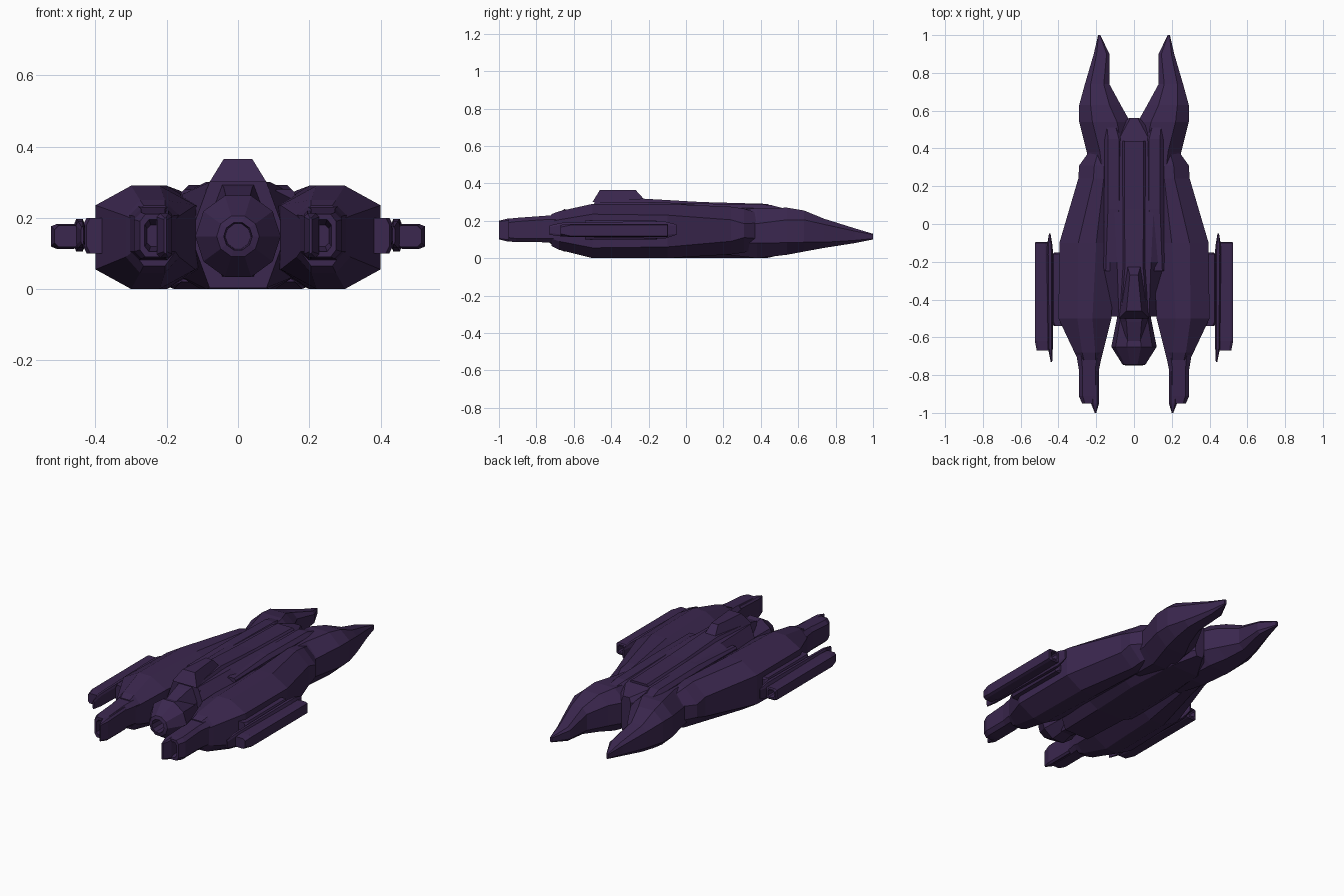
import bpy, bmesh, math

hull_mat = bpy.data.materials.new("dark purple hull")
hull_mat.diffuse_color = (0.043, 0.020, 0.077, 1)


def finish(name, bm, mirror):
    bmesh.ops.remove_doubles(bm, verts=bm.verts, dist=0.0002)
    bmesh.ops.recalc_face_normals(bm, faces=bm.faces)
    me = bpy.data.meshes.new(name)
    bm.to_mesh(me)
    bm.free()
    me.materials.append(hull_mat)
    ob = bpy.data.objects.new(name, me)
    bpy.context.collection.objects.link(ob)
    if mirror:
        ob.modifiers.new("mirror", 'MIRROR').use_mirror_merge = False
    return ob


def skin(name, rings, mirror=False):
    """Join rings of points into a closed flat-faced body."""
    bm = bmesh.new()
    rows = [[bm.verts.new(p) for p in ring] for ring in rings]
    n = len(rows[0])
    for a, b in zip(rows, rows[1:]):
        for i in range(n):
            j = (i + 1) % n
            bm.faces.new((a[i], a[j], b[j], b[i]))
    bm.faces.new(rows[0])
    bm.faces.new(rows[-1])
    return finish(name, bm, mirror)


def octagon(y, x0, x1, z0, z1, cx, cz):
    """Chamfered box section across the ship at y."""
    return [(x0 + cx, y, z0), (x1 - cx, y, z0), (x1, y, z0 + cz), (x1, y, z1 - cz),
            (x1 - cx, y, z1), (x0 + cx, y, z1), (x0, y, z1 - cz), (x0, y, z0 + cz)]


def loft(name, rows, mirror=False):
    return skin(name, [octagon(*r) for r in rows], mirror)


# Side hulls
loft("side_hull", [
    (-0.72, 0.175, 0.295, 0.065, 0.235, 0.03, 0.04),
    (-0.68, 0.165, 0.315, 0.045, 0.25, 0.04, 0.045),
    (-0.50, 0.120, 0.400, 0.0, 0.29, 0.10, 0.055),
    (-0.10, 0.100, 0.395, 0.0, 0.29, 0.10, 0.06),
    (0.24, 0.08, 0.295, 0.02, 0.275, 0.08, 0.07),
    (0.31, 0.08, 0.29, 0.03, 0.265, 0.08, 0.08),
    (0.45, 0.08, 0.19, 0.07, 0.22, 0.02, 0.03)], True)

# Rear engines with hollow nozzles
loft("side_engine", [
    (-0.60, 0.15, 0.32, 0.075, 0.24, 0.03, 0.03),
    (-0.77, 0.185, 0.292, 0.085, 0.225, 0.02, 0.02),
    (-0.91, 0.185, 0.292, 0.085, 0.215, 0.02, 0.02),
    (-0.95, 0.19, 0.275, 0.09, 0.21, 0.015, 0.02),
    (-0.95, 0.205, 0.262, 0.105, 0.195, 0.012, 0.015),
    (-0.85, 0.215, 0.255, 0.12, 0.18, 0.01, 0.01)], True)
loft("engine_fin", [
    (-0.78, 0.185, 0.23, 0.088, 0.22, 0.01, 0.01),
    (-0.95, 0.185, 0.228, 0.088, 0.212, 0.01, 0.01),
    (-1.00, 0.200, 0.208, 0.10, 0.20, 0.002, 0.005)], True)

# Forward prongs, forming the notch between them
loft("front_prong", [
    (0.20, -0.01, 0.22, 0.02, 0.26, 0.06, 0.07),
    (0.38, -0.01, 0.25, 0.0, 0.265, 0.07, 0.08),
    (0.54, 0.02, 0.29, 0.018, 0.27, 0.07, 0.065),
    (0.63, 0.07, 0.29, 0.035, 0.255, 0.06, 0.05),
    (0.74, 0.13, 0.260, 0.055, 0.21, 0.03, 0.03),
    (0.90, 0.13, 0.213, 0.08, 0.16, 0.015, 0.015),
    (1.00, 0.178, 0.190, 0.10, 0.13, 0.002, 0.004)], True)

# Central hull, raised deck and spine
loft("central_hull", [
    (-0.49, -0.12, 0.12, 0.003, 0.30, 0.04, 0.11),
    (-0.20, -0.17, 0.17, 0.0, 0.30, 0.08, 0.04),
    (0.10, -0.165, 0.165, 0.0, 0.29, 0.06, 0.04),
    (0.43, -0.16, 0.16, 0.0, 0.28, 0.07, 0.05),
    (0.56, -0.03, 0.03, 0.03, 0.25, 0.01, 0.03)])
loft("deck_ridge", [
    (-0.25, 0.10, 0.16, 0.20, 0.28, 0.01, 0.01),
    (0.08, 0.06, 0.158, 0.20, 0.292, 0.02, 0.02),
    (0.45, 0.06, 0.157, 0.20, 0.285, 0.02, 0.02),
    (0.70, 0.14, 0.165, 0.18, 0.22, 0.005, 0.005)], True)
loft("top_spine", [
    (-0.49, -0.09, 0.09, 0.22, 0.308, 0.02, 0.03),
    (-0.23, -0.06, 0.06, 0.24, 0.318, 0.012, 0.02),
    (0.08, -0.06, 0.06, 0.24, 0.30, 0.01, 0.01),
    (0.44, -0.06, 0.06, 0.22, 0.29, 0.01, 0.01)])

# Command tower: base ring to smaller top ring
skin("command_tower", [
    [(-0.08, -0.50, 0.30), (0.08, -0.50, 0.30), (0.035, -0.22, 0.31), (-0.035, -0.22, 0.31)],
    [(-0.04, -0.46, 0.365), (0.04, -0.46, 0.365), (0.022, -0.27, 0.365), (-0.022, -0.27, 0.365)]])

# Central engine: ten-sided bell with a hollow mouth
bell = [(-0.42, 0.085), (-0.50, 0.09), (-0.65, 0.12), (-0.745, 0.06), (-0.75, 0.04), (-0.62, 0.034)]
skin("central_engine", [
    [(r * math.cos(math.tau * i / 10), y, 0.148 + r * math.sin(math.tau * i / 10)) for i in range(10)]
    for y, r in bell])
# Sloping fairing under the tower that runs onto the bell
loft("engine_fairing", [
    (-0.45, -0.08, 0.08, 0.03, 0.30, 0.03, 0.08),
    (-0.52, -0.07, 0.07, 0.04, 0.285, 0.03, 0.08),
    (-0.66, -0.05, 0.05, 0.06, 0.245, 0.02, 0.04)])

# Outrigger pods, their inner rails and mounts
loft("side_pod", [
    (-0.67, 0.445, 0.515, 0.118, 0.178, 0.012, 0.012),
    (-0.62, 0.445, 0.525, 0.113, 0.182, 0.015, 0.006),
    (-0.10, 0.455, 0.525, 0.113, 0.182, 0.015, 0.006),
    (-0.095, 0.46, 0.52, 0.12, 0.175, 0.012, 0.006),
    (-0.095, 0.47, 0.512, 0.128, 0.168, 0.008, 0.006),
    (-0.14, 0.475, 0.508, 0.132, 0.164, 0.008, 0.006)], True)
loft("pod_rail", [
    (-0.73, 0.433, 0.441, 0.125, 0.175, 0.002, 0.01),
    (-0.66, 0.43, 0.455, 0.115, 0.19, 0.006, 0.01),
    (-0.16, 0.428, 0.462, 0.105, 0.197, 0.008, 0.02),
    (-0.11, 0.432, 0.46, 0.105, 0.195, 0.008, 0.02),
    (-0.05, 0.442, 0.45, 0.125, 0.18, 0.002, 0.005)], True)
loft("pod_mount", [
    (-0.54, 0.36, 0.425, 0.10, 0.20, 0.01, 0.02),
    (-0.52, 0.36, 0.435, 0.10, 0.20, 0.01, 0.02),
    (-0.16, 0.36, 0.435, 0.10, 0.20, 0.01, 0.02),
    (-0.15, 0.36, 0.42, 0.11, 0.19, 0.01, 0.02)], True)
